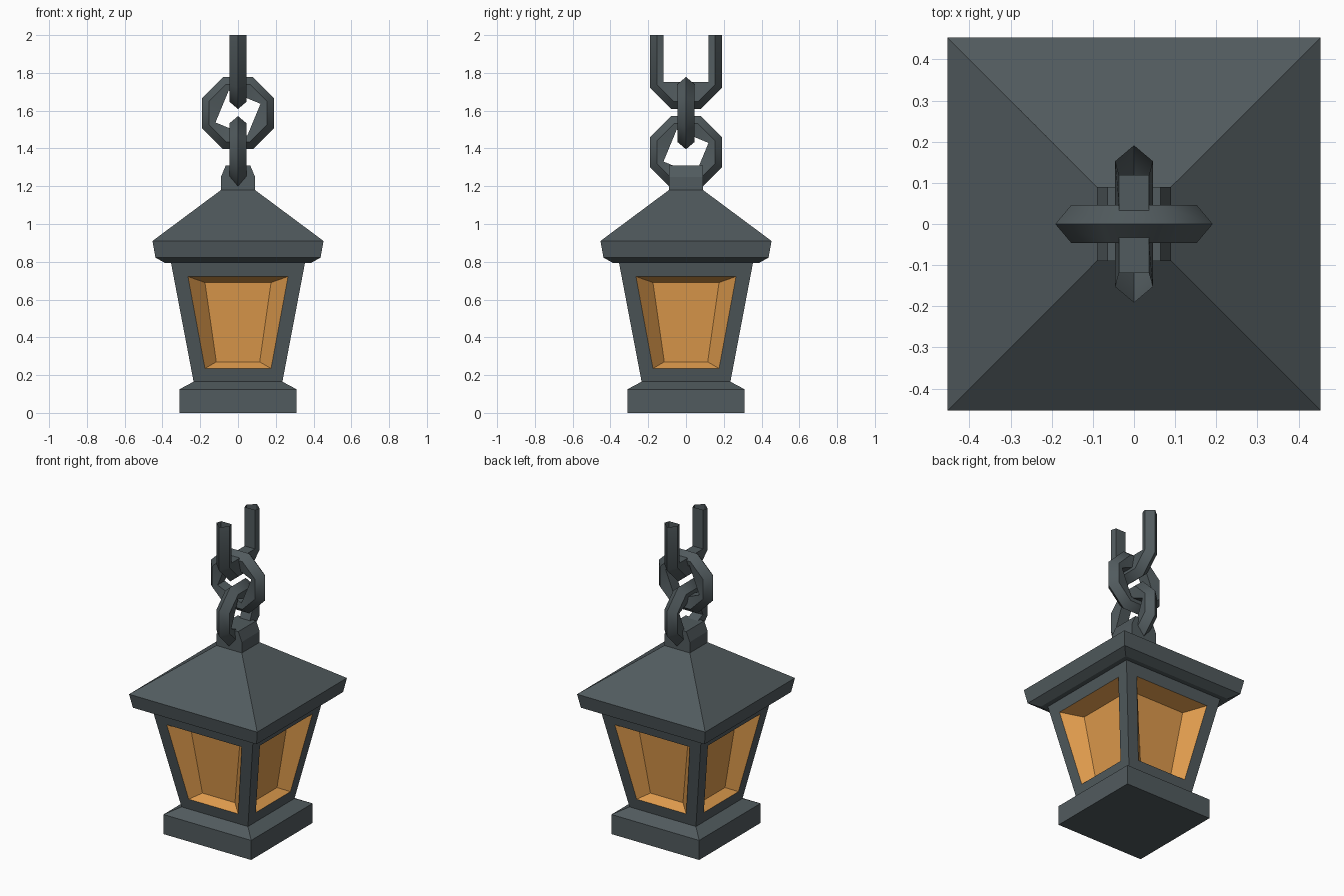
import bpy, bmesh, math
from mathutils import Matrix, Vector

if "Cube" in bpy.data.objects:
    bpy.data.objects.remove(bpy.data.objects["Cube"])


def material(name, rgb):
    m = bpy.data.materials.new(name)
    m.diffuse_color = (*rgb, 1)
    m.use_nodes = True
    m.node_tree.nodes["Principled BSDF"].inputs["Base Color"].default_value = m.diffuse_color
    return m


IRON = material("dark_iron", (0.083, 0.104, 0.112))
GLASS = material("amber_glass", (0.72, 0.32, 0.072))


def finish(name, bm, mats, smooth=None):
    bmesh.ops.remove_doubles(bm, verts=bm.verts, dist=0.0005)
    bmesh.ops.recalc_face_normals(bm, faces=bm.faces)
    me = bpy.data.meshes.new(name)
    bm.to_mesh(me)
    bm.free()
    for m in mats:
        me.materials.append(m)
    ob = bpy.data.objects.new(name, me)
    bpy.context.collection.objects.link(ob)
    if smooth:
        bpy.context.view_layer.objects.active = ob
        ob.select_set(True)
        bpy.ops.object.shade_smooth_by_angle(angle=math.radians(smooth))
        ob.select_set(False)
    return ob


def stack(name, levels):
    """Closed solid through rectangular rings (half_x, half_y, z)."""
    bm = bmesh.new()
    rings = [[bm.verts.new((sx * hx, sy * hy, z))
              for sx, sy in ((-1, -1), (1, -1), (1, 1), (-1, 1))]
             for hx, hy, z in levels]
    for a, b in zip(rings, rings[1:]):
        for i in range(4):
            j = (i + 1) % 4
            bm.faces.new((a[i], a[j], b[j], b[i]))
    bm.faces.new(rings[0])
    bm.faces.new(rings[-1])
    return finish(name, bm, [IRON])


# Base, roof and hanging block
stack("base", [(0.31, 0.31, 0), (0.31, 0.31, 0.125), (0.235, 0.235, 0.165)])
stack("roof", [(0.385, 0.385, 0.793), (0.437, 0.437, 0.822),
               (0.453, 0.453, 0.91), (0.09, 0.09, 1.18)])
stack("hanging_block", [(0.09, 0.09, 1.17), (0.09, 0.09, 1.25), (0.065, 0.09, 1.31)])


# Lantern body: four sloping frames with recessed amber windows
def wall(z):
    return 0.235 + (z - 0.165) * 0.19


def trapezoid(bm, rot, low, high):
    """Four corners from (half_width, depth, z) at the bottom and top."""
    pts = [(-low[0], low), (low[0], low), (high[0], high), (-high[0], high)]
    return [bm.verts.new(rot @ Vector((x, -e[1], e[2]))) for x, e in pts]


bm = bmesh.new()
for k in range(4):
    rot = Matrix.Rotation(k * math.pi / 2, 3, 'Z')
    outer = trapezoid(bm, rot, (wall(0.165), wall(0.165), 0.165), (wall(0.795), wall(0.795), 0.795))
    opening = trapezoid(bm, rot, (0.175, wall(0.235), 0.235), (0.265, wall(0.722), 0.722))
    pane = trapezoid(bm, rot, (0.115, 0.195, 0.27), (0.175, 0.23, 0.69))
    for a, b, mat in ((outer, opening, 0), (opening, pane, 1)):
        for i in range(4):
            j = (i + 1) % 4
            bm.faces.new((a[i], a[j], b[j], b[i])).material_index = mat
    bm.faces.new(pane).material_index = 1
finish("lantern_body", bm, [IRON, GLASS])


# Chain links: octagonal outside, square hole inside
RIDGE, SHOULDER, INNER = 0.207, 0.165, 0.129


def polar(r, deg):
    a = math.radians(deg)
    return Vector((r * math.cos(a), r * math.sin(a)))


def section(ridge, shoulder, inner):
    return [(ridge, 0), (shoulder, 0.046), (inner, 0.036), (inner, -0.036), (shoulder, -0.046)]


def link(name, z, sections, closed, along_y):
    bm = bmesh.new()
    rings = []
    for sec in sections:
        ring = []
        for p, w in sec:
            co = (w, p.x, p.y + z) if along_y else (p.x, w, p.y + z)
            ring.append(bm.verts.new(co))
        rings.append(ring)
    pairs = list(zip(rings, rings[1:])) + ([(rings[-1], rings[0])] if closed else [])
    for a, b in pairs:
        for i in range(5):
            j = (i + 1) % 5
            bm.faces.new((a[i], a[j], b[j], b[i]))
    return finish(name, bm, [IRON], 50)


ring_sections = []
for k in range(8):
    deg = 22.5 + 45 * k
    r_in = INNER if k % 2 == 0 else INNER * math.cos(math.pi / 4)
    ring_sections.append(section(polar(RIDGE, deg), polar(SHOULDER, deg), polar(r_in, deg)))
link("lower_chain_link", 1.38, ring_sections, True, True)
link("middle_chain_link", 1.587, ring_sections, True, False)

# Top link is a U with straight open arms
u_sections = []
for k in range(4):
    deg = -157.5 + 45 * k
    left, right = polar(INNER, -157.5), polar(INNER, -22.5)
    u_sections.append(section(polar(RIDGE, deg), polar(SHOULDER, deg), left.lerp(right, k / 3)))
z_top = 1.80


def arm_end(sec):
    return [(Vector((p.x, 2.0 - z_top)), w) for p, w in sec]


u_sections = [arm_end(u_sections[0])] + u_sections + [arm_end(u_sections[-1])]
link("top_chain_link", z_top, u_sections, False, True)
